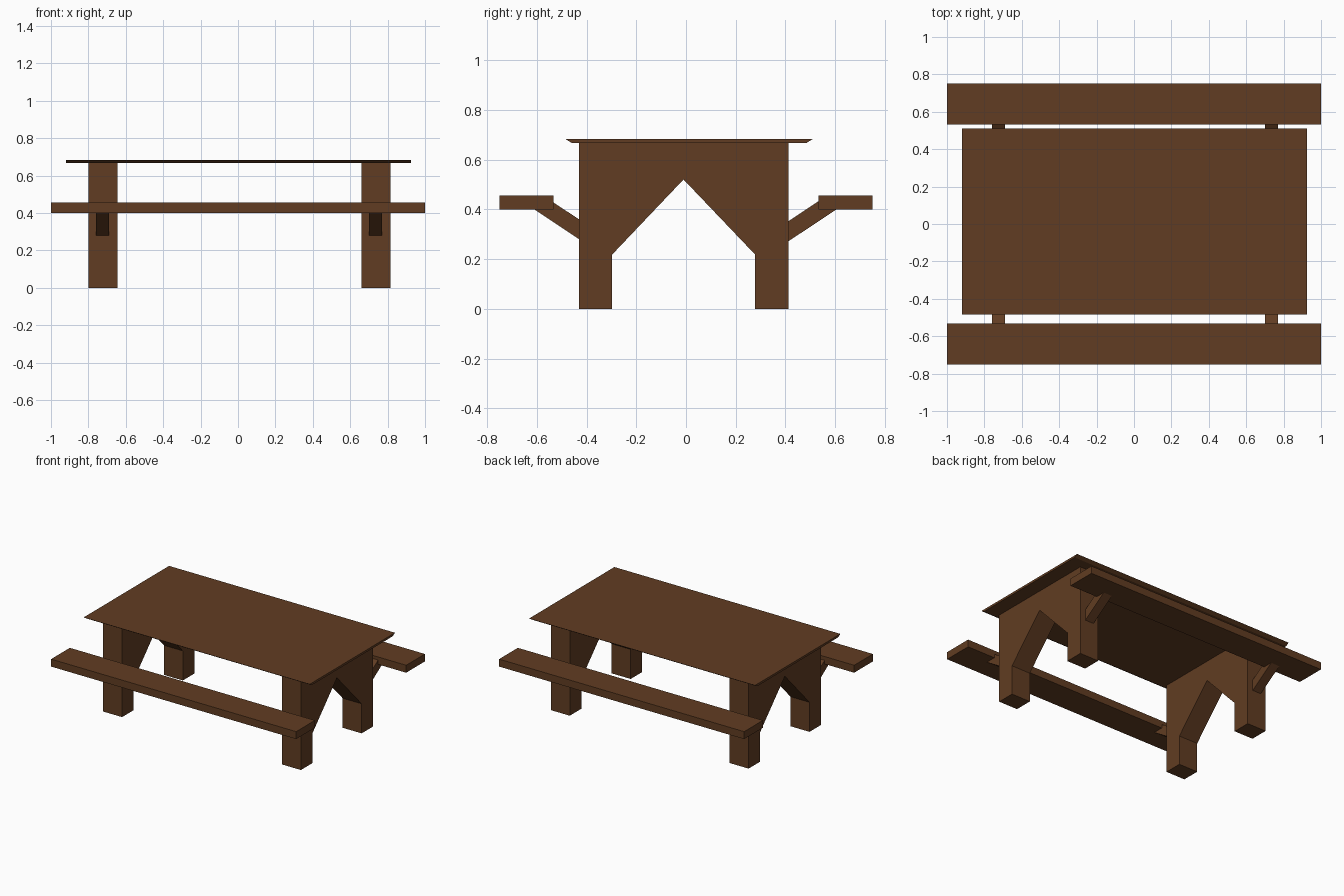
import bpy, bmesh

if "Cube" in bpy.data.objects:
    bpy.data.objects.remove(bpy.data.objects["Cube"])

wood = bpy.data.materials.new("brown_wood")
wood.diffuse_color = (0.12, 0.046, 0.016, 1)
wood.use_nodes = True
wood.node_tree.nodes["Principled BSDF"].inputs["Base Color"].default_value = wood.diffuse_color


def extrude_profile(name, profile, x0, x1):
    """Solid made from a (y, z) outline swept along x."""
    bm = bmesh.new()
    face = bm.faces.new([bm.verts.new((x0, y, z)) for y, z in profile])
    swept = bmesh.ops.extrude_face_region(bm, geom=[face])["geom"]
    moved = [v for v in swept if isinstance(v, bmesh.types.BMVert)]
    bmesh.ops.translate(bm, verts=moved, vec=(x1 - x0, 0, 0))
    bmesh.ops.recalc_face_normals(bm, faces=bm.faces)
    mesh = bpy.data.meshes.new(name)
    bm.to_mesh(mesh)
    bm.free()
    mesh.materials.append(wood)
    obj = bpy.data.objects.new(name, mesh)
    bpy.context.collection.objects.link(obj)
    return obj


# Table top with bevelled long edges
extrude_profile("table_top", [(-0.46, 0.667), (0.485, 0.667), (0.51, 0.683), (-0.485, 0.683)],
                -0.92, 0.924)

# Benches
for side, y0, y1 in (("front", -0.75, -0.532), ("back", 0.532, 0.75)):
    extrude_profile(side + "_bench", [(y0, 0.4), (y1, 0.4), (y1, 0.455), (y0, 0.455)], -1, 1)

# Arched leg frames and the sloped struts carrying the benches
leg = [(-0.43, 0), (-0.297, 0), (-0.297, 0.218), (-0.01, 0.52), (0.278, 0.218),
       (0.278, 0), (0.413, 0), (0.413, 0.667), (-0.43, 0.667)]
front_strut = [(-0.42, 0.273), (-0.61, 0.4), (-0.61, 0.42), (-0.57, 0.452), (-0.42, 0.353)]
back_strut = [(0.405, 0.267), (0.605, 0.4), (0.605, 0.42), (0.562, 0.452), (0.405, 0.348)]
for side, x in (("left", -0.7225), ("right", 0.737)):
    extrude_profile(side + "_leg_frame", leg, x - 0.0775, x + 0.0775)
    extrude_profile(side + "_front_strut", front_strut, x - 0.037, x + 0.034)
    extrude_profile(side + "_back_strut", back_strut, x - 0.037, x + 0.034)
